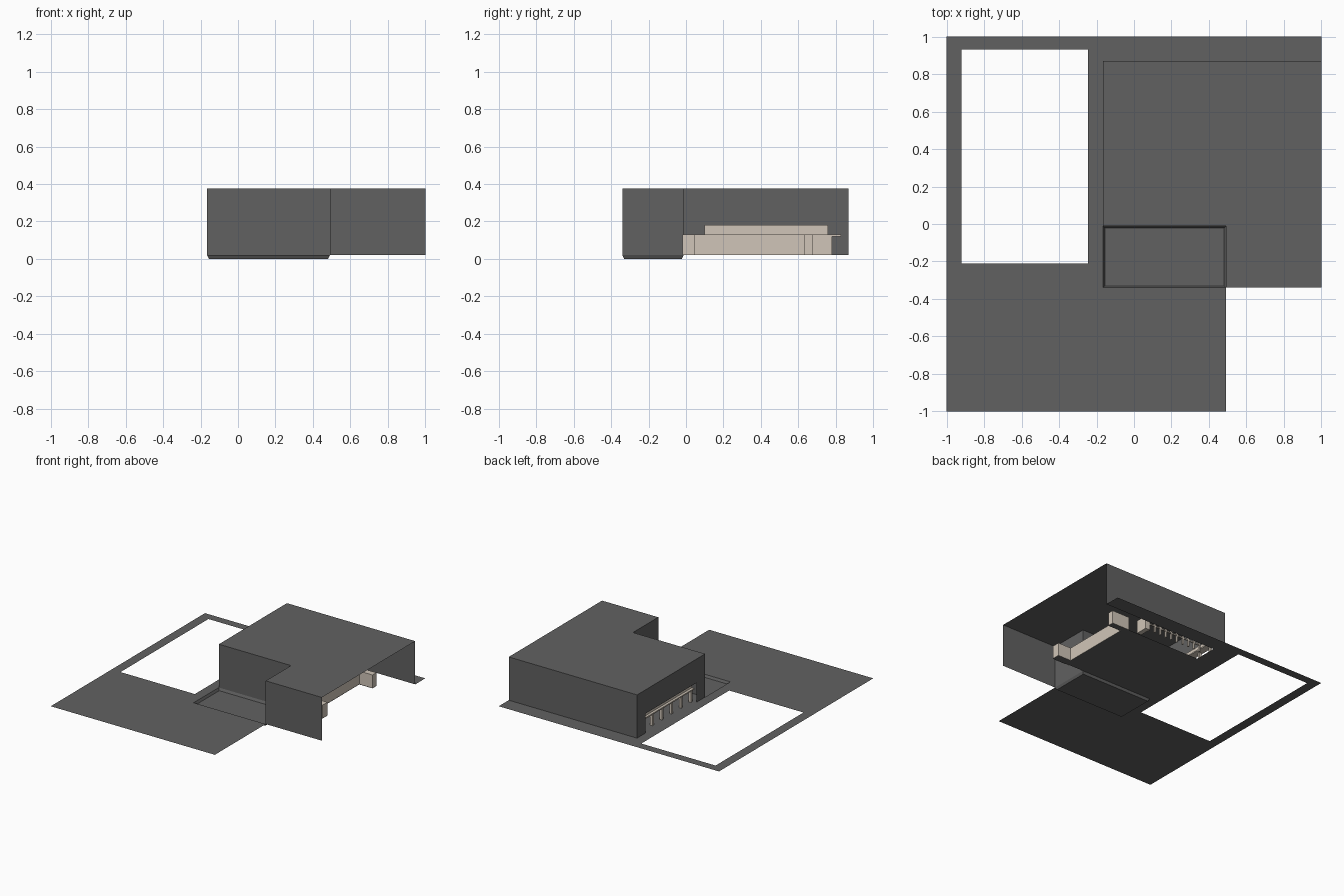
import bpy, bmesh

if "Cube" in bpy.data.objects:
    bpy.data.objects.remove(bpy.data.objects["Cube"])

def material(name, rgb):
    m = bpy.data.materials.new(name)
    m.diffuse_color = (*rgb, 1)
    m.use_nodes = True
    m.node_tree.nodes["Principled BSDF"].inputs["Base Color"].default_value = m.diffuse_color
    return m

grey = material("dark grey", (0.12, 0.12, 0.12))
beige = material("beige", (0.63, 0.56, 0.48))

def finish(name, bm, mat):
    me = bpy.data.meshes.new(name)
    bmesh.ops.remove_doubles(bm, verts=bm.verts, dist=1e-5)
    bm.to_mesh(me)
    bm.free()
    ob = bpy.data.objects.new(name, me)
    me.materials.append(mat)
    bpy.context.collection.objects.link(ob)
    return ob

def flat(bm, x0, x1, y0, y1, z):
    bm.faces.new([bm.verts.new(p) for p in
                  ((x0, y0, z), (x1, y0, z), (x1, y1, z), (x0, y1, z))])

def wall(bm, a, b, z0, z1):
    bm.faces.new([bm.verts.new(p) for p in
                  ((*a, z0), (*b, z0), (*b, z1), (*a, z1))])

def box(bm, x0, x1, y0, y1, z0, z1):
    r = bmesh.ops.create_cube(bm, size=1)
    for v in r["verts"]:
        v.co = (x0 if v.co.x < 0 else x1, y0 if v.co.y < 0 else y1,
                z0 if v.co.z < 0 else z1)

G, TOP = 0.02, 0.375             # ground and roof levels
W, E, S, N = -0.165, 1, -0.34, 0.87   # house limits
NX, NY = 0.49, -0.012            # notch corner

# paving around the open pool
bm = bmesh.new()
flat(bm, -1, -0.92, -1, 1, G)
flat(bm, -0.92, -0.245, 0.93, 1, G)
flat(bm, -0.92, -0.245, -1, -0.21, G)
flat(bm, -0.245, W, -1, 1, G)
flat(bm, W, NX, -1, S, G)
flat(bm, W, E, N, 1, G)
finish("paving", bm, grey)

# floor inside the house, open along the right and back
bm = bmesh.new()
flat(bm, W, 0.66, NY, 0.68, G)
flat(bm, 0.66, 0.78, -0.02, 0.045, G)
flat(bm, 0.66, 0.78, 0.63, 0.68, G)
flat(bm, W, -0.05, 0.68, N, G)
finish("inner_floor", bm, grey)

# sunken entrance court with sloped rim
bm = bmesh.new()
flat(bm, W + .01, NX - .01, S + .01, NY - .01, 0)
rim = [(W, S), (NX, S), (NX, NY), (W, NY)]
low = [(W + .01, S + .01), (NX - .01, S + .01), (NX - .01, NY - .01), (W + .01, NY - .01)]
for i in range(4):
    j = (i + 1) % 4
    bm.faces.new([bm.verts.new(p) for p in
                  ((*rim[i], G), (*rim[j], G), (*low[j], 0), (*low[i], 0))])
finish("sunken_court", bm, grey)

# L-shaped roof
bm = bmesh.new()
bm.faces.new([bm.verts.new((x, y, TOP)) for x, y in
              ((W, NY), (NX, NY), (NX, S), (E, S), (E, N), (W, N))])
finish("roof", bm, grey)

# thin walls, left one with a wide low opening
bm = bmesh.new()
wall(bm, (W, N), (E, N), G, TOP)
wall(bm, (NX, S), (E, S), G, TOP)
wall(bm, (NX, NY), (NX, S), G, TOP)
wall(bm, (W, NY), (NX, NY), G, TOP)
wall(bm, (W, 0.10), (W, NY), G, TOP)
wall(bm, (W, N), (W, 0.76), G, TOP)
wall(bm, (W, 0.76), (W, 0.10), 0.18, TOP)
finish("walls", bm, grey)

# counter run and its end cabinets
bm = bmesh.new()
box(bm, 0.62, 0.66, 0.045, 0.63, 0.022, 0.13)
box(bm, 0.62, 0.78, -0.02, 0.045, 0.022, 0.13)
box(bm, 0.62, 0.78, 0.63, 0.68, 0.022, 0.13)
box(bm, 0.50, 0.54, 0.68, 0.78, 0.022, 0.13)
finish("counter", bm, beige)

# back shelf rack
bm = bmesh.new()
box(bm, 0.0, 0.54, 0.76, 0.83, 0.12, 0.13)
box(bm, 0.0, 0.54, 0.77, 0.78, 0.07, 0.08)
for i in range(10):
    x = i * 0.055
    box(bm, x, x + 0.012, 0.765, 0.78, 0.022, 0.12)
finish("back_rack", bm, beige)

# frame and posts in the left opening
bm = bmesh.new()
box(bm, W + 0.04, W + 0.05, 0.10, 0.76, 0.13, 0.18)
box(bm, W + 0.02, W + 0.08, 0.10, 0.76, 0.12, 0.13)
for i in range(6):
    y = 0.11 + i * 0.125
    box(bm, W + 0.03, W + 0.05, y, y + 0.02, 0.022, 0.13)
finish("opening_frame", bm, beige)
